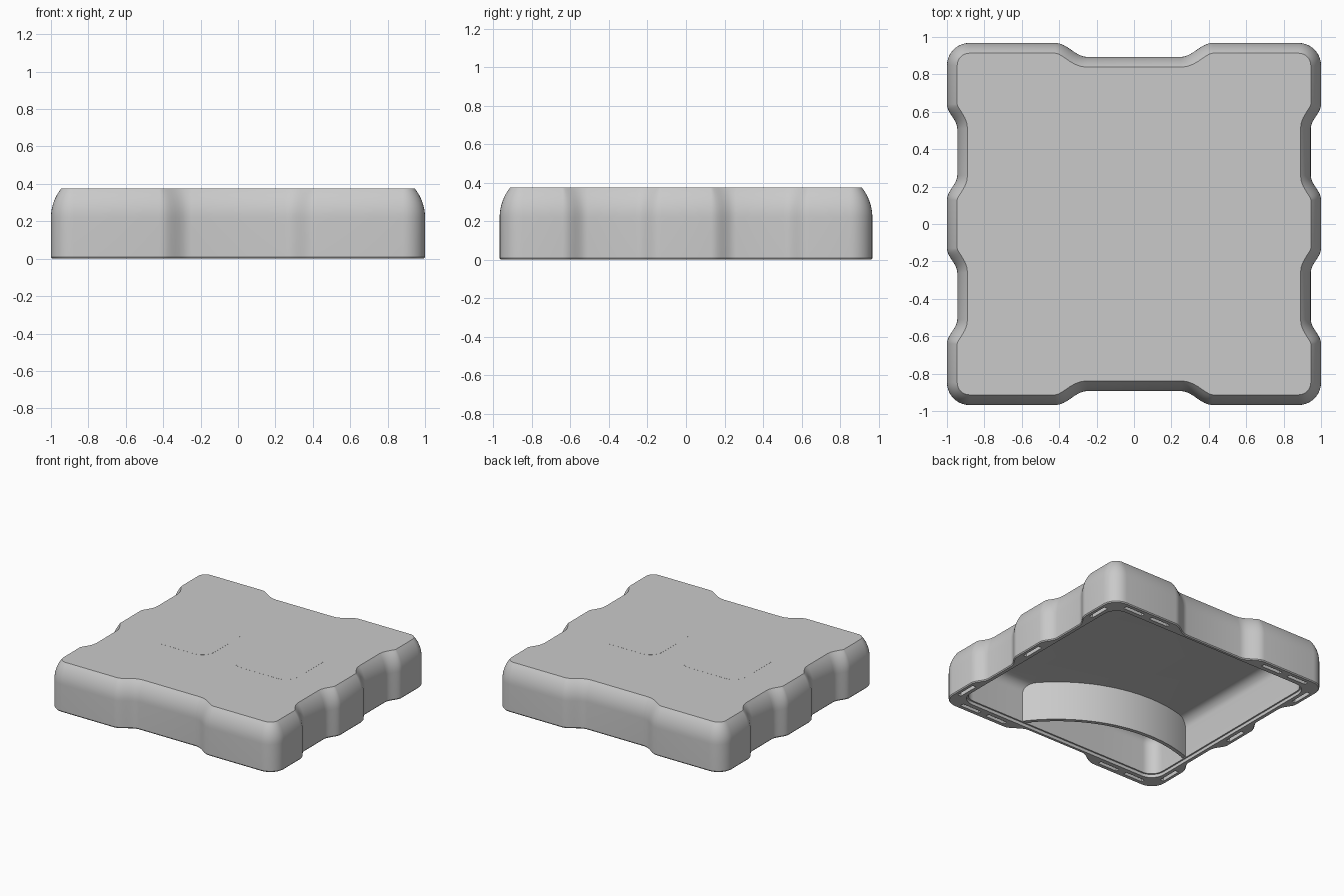
import bpy, bmesh, math
from mathutils import Vector

if "Cube" in bpy.data.objects:
    bpy.data.objects.remove(bpy.data.objects["Cube"])

grey = bpy.data.materials.new("light grey plastic")
grey.use_nodes = True
colour = (0.59, 0.59, 0.59, 1)
grey.diffuse_color = colour
grey.node_tree.nodes["Principled BSDF"].inputs["Base Color"].default_value = colour


def make_object(name, bm):
    bmesh.ops.recalc_face_normals(bm, faces=bm.faces)
    mesh = bpy.data.meshes.new(name)
    bm.to_mesh(mesh)
    bm.free()
    mesh.materials.append(grey)
    ob = bpy.data.objects.new(name, mesh)
    bpy.context.collection.objects.link(ob)
    return ob


def select(ob):
    bpy.ops.object.select_all(action='DESELECT')
    ob.select_set(True)
    bpy.context.view_layer.objects.active = ob


def ease(t):
    t = min(1, max(0, t))
    return 0.5 - 0.5 * math.cos(math.pi * t)


def outline(hx, hy, radius, scallop=1.0):
    """Rounded rectangle, with one scallop front and back and two on each side."""
    pts = []
    sides = [(hx, hy, [0], 0.42, 0.075), (hy, hx, [-0.385, 0.385], 0.255, 0.055)] * 2
    for i, (half, dist, centres, reach, depth) in enumerate(sides):
        ramp = 0.17 if len(centres) == 1 else 0.13
        ts = [-(half - radius)]
        for c in centres:
            ts += [c - reach + ramp * k / 8 for k in range(9)]
            ts += [c + reach - ramp * k / 8 for k in range(8, -1, -1)]
        local = []
        for t in ts:
            d = max(ease((reach - abs(t - c)) / ramp) for c in centres)
            local.append((t, -dist + scallop * depth * d))
        # The corner stops short of the point that begins the next side
        for k in range(9):
            a = math.radians(-90 + 10 * k)
            local.append((half - radius + radius * math.cos(a),
                          -dist + radius + radius * math.sin(a)))
        turn = i * math.pi / 2
        c, s = round(math.cos(turn)), round(math.sin(turn))
        pts += [Vector((c * x - s * y, s * x + c * y)) for x, y in local]
    return pts


def inset(pts, d):
    out = []
    for i, p in enumerate(pts):
        t = (pts[(i + 1) % len(pts)] - pts[i - 1]).normalized()
        out.append(p + Vector((-t.y, t.x)) * d)
    return out


def loft(name, rings):
    bm = bmesh.new()
    loops = [[bm.verts.new((p.x, p.y, z)) for p in pts] for pts, z in rings]
    for a, b in zip(loops, loops[1:]):
        for i in range(len(a)):
            j = (i + 1) % len(a)
            bm.faces.new((a[i], a[j], b[j], b[i]))
    bm.faces.new(loops[0])
    bm.faces.new(loops[-1])
    return make_object(name, bm)


# Hollow cover: ceiling, inner wall, ledge, rim, outer wall, crowned shoulder
outer = outline(1, 0.968, 0.12)
inner = outline(0.9, 0.855, 0.1, 0)
rings = []
for k in range(6, -1, -1):
    a = math.radians(15 * k)
    rings.append((inset(inner, 0.08 * (1 - math.cos(a))), 0.26 + 0.08 * math.sin(a)))
ledge = inset(inner, -0.012)
rings += [(inner, 0.025), (ledge, 0.025), (ledge, 0), (inset(outer, 0.006), 0), (outer, 0.008)]
for k in range(9):
    a = math.radians(39 * k / 8)
    rings.append((inset(outer, 0.246 * (1 - math.cos(a))), 0.22 + 0.246 * math.sin(a)))
cover = loft("cover", rings)

# Narrow pockets sunk into the rim where the lobes are thick
bm = bmesh.new()
slots = [(x, s * 0.918, 0.17, 0.03) for x in (-0.77, -0.53, 0.53, 0.77) for s in (-1, 1)]
slots += [(s * 0.956, y, 0.03, 0.17) for y in (-0.74, 0, 0.74) for s in (-1, 1)]
for x, y, w, d in slots:
    made = bmesh.ops.create_cube(bm, size=1)["verts"]
    bmesh.ops.scale(bm, vec=(w, d, 0.16), verts=made)
    bmesh.ops.translate(bm, vec=(x, y, 0), verts=made)
cutter = make_object("slot_cutter", bm)
cutter.hide_render = True
select(cover)
cut = cover.modifiers.new("slots", 'BOOLEAN')
cut.operation = 'DIFFERENCE'
cut.solver = 'EXACT'
cut.object = cutter
bpy.ops.object.modifier_apply(modifier=cut.name)
bpy.data.objects.remove(cutter)
bpy.ops.object.shade_smooth_by_angle(angle=math.radians(32))

# Curved guide wall inside, sweeping from the front wall to the right wall
centre = Vector((-0.525, -1.497))
path = []
for radius, order in ((1.073, range(25)), (1.043, range(24, -1, -1))):
    for k in order:
        a = math.radians(36.5 + 74.5 * k / 24)
        path.append(centre + radius * Vector((math.cos(a), math.sin(a))))
select(loft("guide_wall", [(path, 0.03), (path, 0.345)]))
bpy.ops.object.shade_smooth_by_angle(angle=math.radians(32))

# Two faint rounded square panels, nearly flush with the top
top = rings[-1][1]
for name, x in (("right_panel", -0.37), ("left_panel", 0.37)):
    square = []
    for i, (sx, sy) in enumerate(((1, 1), (-1, 1), (-1, -1), (1, -1))):
        for k in range(7):
            a = math.radians(90 * i + 15 * k)
            square.append(Vector((x + 0.16 * sx + 0.11 * math.cos(a),
                                  0.15 * sy + 0.11 * math.sin(a))))
    loft(name, [(square, top - 0.004), (square, top + 0.0005)])
